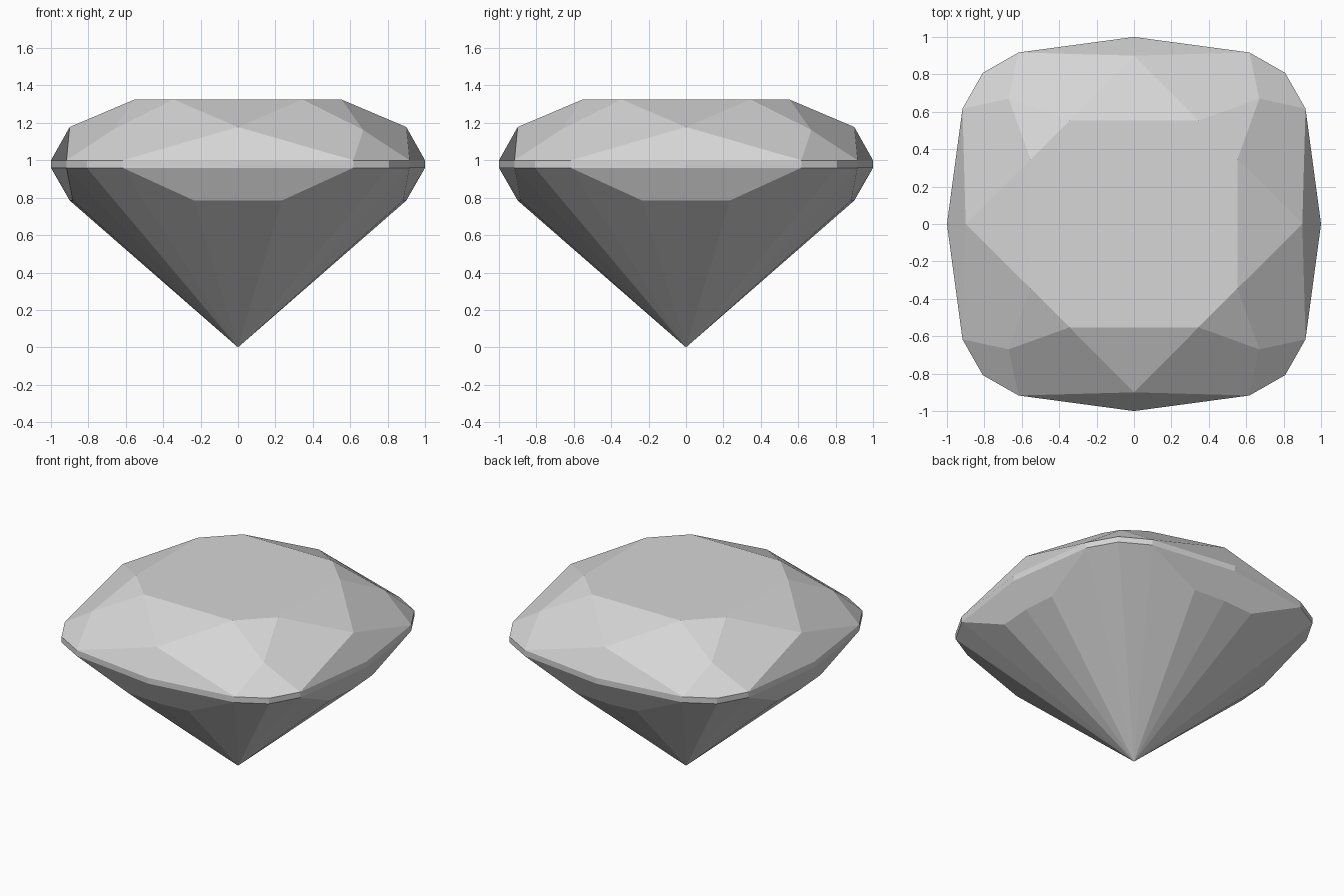
import bpy, bmesh
from mathutils import Matrix, Vector

cube = bpy.data.objects.get("Cube")
if cube:
    bpy.data.objects.remove(cube, do_unlink=True)

# One plain stone colour
stone = bpy.data.materials.new("pale grey stone")
stone.use_nodes = True
colour = (0.67, 0.67, 0.67, 1)
stone.diffuse_color = colour
stone.node_tree.nodes["Principled BSDF"].inputs["Base Color"].default_value = colour

TABLE, GIRDLE_TOP, GIRDLE_LOW, WAIST = 1.325, 1.0, 0.96, 0.785
HALF = 0.617      # where each long side starts to turn the corner
bm = bmesh.new()


def flip(p):
    """Mirror a point across the x = y diagonal."""
    return Vector((p.y, p.x, p.z))


def mirror_y(p):
    return Vector((p.x, -p.y, p.z))


def face(points, turn):
    bm.faces.new([bm.verts.new(turn @ p) for p in points])


# Key points of one quarter, centred on the +x side
table = Vector((0.553, 0.345, TABLE))
side_mid = Vector((0.9, 0, 1.178))
corner_mid = Vector((0.67, 0.67, 1.162))
rim = [Vector((1, 0, 0)), Vector((0.917, HALF, 0)), Vector((0.808, 0.808, 0))]
top = [p + Vector((0, 0, GIRDLE_TOP)) for p in rim]
low = [p + Vector((0, 0, GIRDLE_LOW)) for p in rim]
waist_mid = Vector((0.9, 0, WAIST))
waist_end = Vector((0.883, 0.235, WAIST))
culet = Vector((0, 0, 0))

for k in range(4):
    turn = Matrix.Rotation(k * 1.5707963, 3, "Z")

    # Crown: star facets, then the facets that meet the girdle
    face([mirror_y(table), side_mid, table], turn)
    face([table, corner_mid, flip(table)], turn)
    face([side_mid, mirror_y(top[1]), top[0], top[1]], turn)
    face([corner_mid, top[1], top[2], flip(top[1])], turn)
    # Crown: kite facets on both sides of the corner
    face([table, side_mid, top[1], corner_mid], turn)
    face([flip(p) for p in (corner_mid, top[1], side_mid, table)], turn)

    # Thin vertical girdle band
    ring_low = [mirror_y(low[1]), low[0], low[1], low[2], flip(low[1])]
    ring_top = [mirror_y(top[1]), top[0], top[1], top[2], flip(top[1])]
    for i in range(4):
        face([ring_low[i], ring_low[i + 1], ring_top[i + 1], ring_top[i]], turn)

    # Pavilion: side facet under the girdle, then long facets to the point
    face([low[1], low[0], mirror_y(low[1]), mirror_y(waist_end),
          waist_mid, waist_end], turn)
    fan = [mirror_y(low[1]), mirror_y(waist_end), waist_mid, waist_end,
           low[1], low[2], flip(low[1])]
    for a, b in zip(fan, fan[1:]):
        face([culet, b, a], turn)

# Flat octagonal table
outline = []
for k in range(4):
    turn = Matrix.Rotation(k * 1.5707963, 3, "Z")
    outline += [turn @ mirror_y(table), turn @ table]
face(outline, Matrix.Identity(3))

bmesh.ops.remove_doubles(bm, verts=bm.verts[:], dist=0.001)
bmesh.ops.recalc_face_normals(bm, faces=bm.faces[:])
mesh = bpy.data.meshes.new("cut_gem")
bm.to_mesh(mesh)
bm.free()
mesh.materials.append(stone)
gem = bpy.data.objects.new("cut_gem", mesh)
bpy.context.collection.objects.link(gem)
